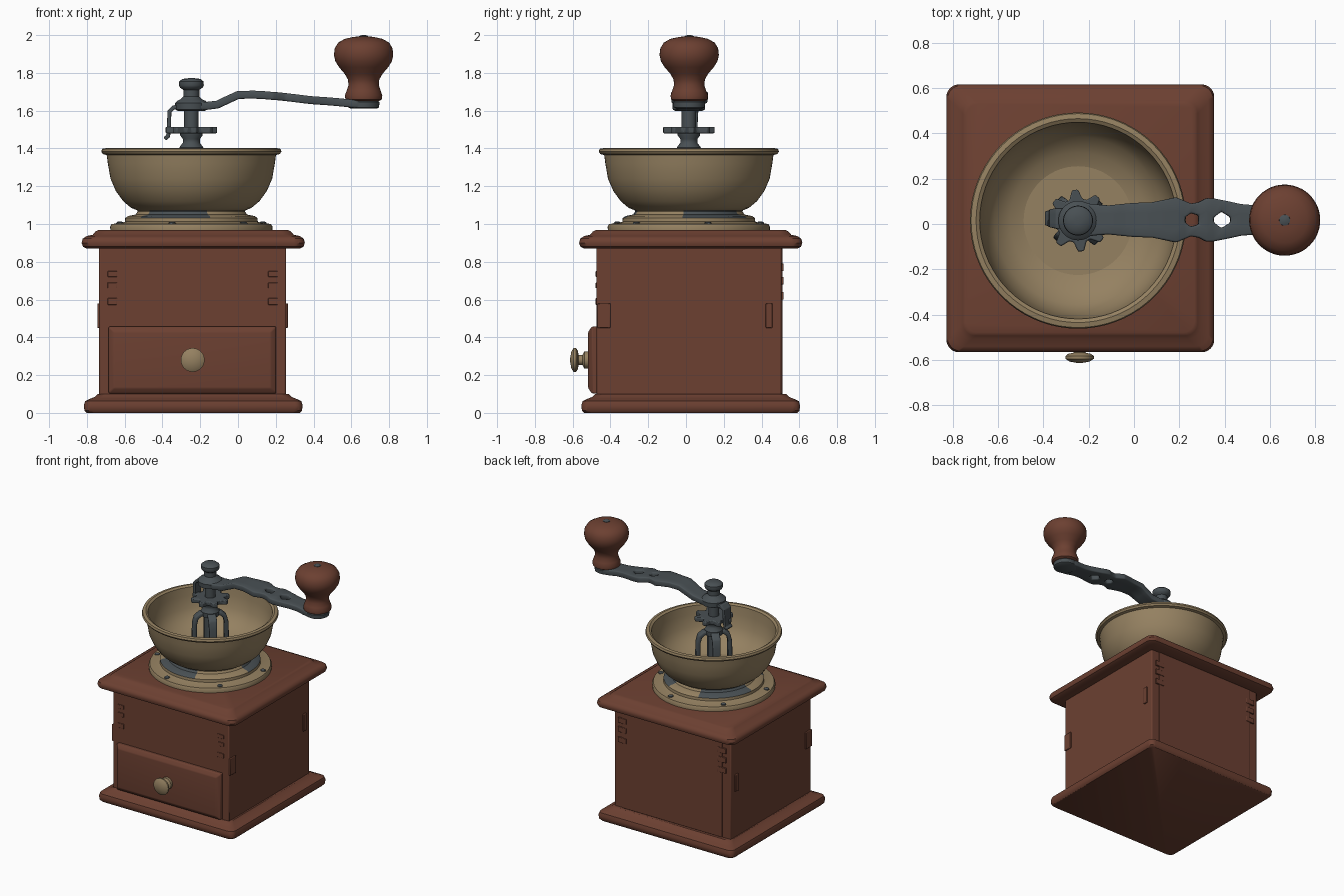
import bpy, bmesh, math
from mathutils import Matrix, Vector

cube = bpy.data.objects.get("Cube")
if cube:
    bpy.data.objects.remove(cube, do_unlink=True)


def material(name, colour):
    m = bpy.data.materials.new(name)
    m.use_nodes = True
    m.diffuse_color = (*colour, 1)
    bsdf = next(n for n in m.node_tree.nodes if n.type == 'BSDF_PRINCIPLED')
    bsdf.inputs["Base Color"].default_value = (*colour, 1)
    return m


WOOD = material("reddish wood", (0.15, 0.051, 0.031))
BRASS = material("dull brass", (0.30, 0.22, 0.12))
IRON = material("dark iron", (0.066, 0.08, 0.088))

CX, CY = -0.237, 0.025      # wooden box centre
AX, AY = -0.247, 0.015      # grinder axis


def finish(name, bm, mats, loc=(0, 0, 0), rot=(0, 0, 0), bevel=0, solid=0):
    bmesh.ops.recalc_face_normals(bm, faces=bm.faces[:])
    me = bpy.data.meshes.new(name)
    bm.to_mesh(me)
    bm.free()
    ob = bpy.data.objects.new(name, me)
    bpy.context.collection.objects.link(ob)
    ob.location, ob.rotation_euler = loc, rot
    for m in mats:
        me.materials.append(m)
    bpy.ops.object.select_all(action='DESELECT')
    ob.select_set(True)
    bpy.context.view_layer.objects.active = ob
    bpy.ops.object.shade_smooth_by_angle(angle=math.radians(40))
    if solid:
        mod = ob.modifiers.new("thickness", 'SOLIDIFY')
        mod.thickness, mod.offset = solid, 0
    if bevel:
        mod = ob.modifiers.new("soft edges", 'BEVEL')
        mod.width, mod.segments, mod.limit_method = bevel, 2, 'ANGLE'
    return ob


def bridge(bm, loops):
    """Join equal-sized closed loops of points into a skin with end caps."""
    rings = [[bm.verts.new(p) for p in loop] for loop in loops]
    n = len(rings[0])
    for a, b in zip(rings, rings[1:]):
        for i in range(n):
            j = (i + 1) % n
            bm.faces.new((a[i], a[j], b[j], b[i]))
    bm.faces.new(rings[0][::-1])
    bm.faces.new(rings[-1])


def lathe(name, profile, mat, loc, rot=(0, 0, 0), n=48, extra=None, rule=None):
    bm = bmesh.new()
    bridge(bm, [[(r * math.cos(k * math.tau / n), r * math.sin(k * math.tau / n), z)
                 for k in range(n)] for r, z in profile])
    if rule:
        for f in bm.faces:
            f.material_index = int(rule(f.calc_center_median()))
    return finish(name, bm, [mat] + ([extra] if extra else []), loc, rot)


def moulding(name, profile, radius):
    """Rounded square stack: profile of (half width, height)."""
    loops = []
    for h, z in profile:
        loop = []
        for q in range(4):
            for s in range(7):
                a = (q + s / 6) * math.pi / 2
                c = Vector((1, 1, 0)) if q == 0 else Matrix.Rotation(q * math.pi / 2, 3, 'Z') @ Vector((1, 1, 0))
                p = c * (h - radius)
                loop.append((p.x + radius * math.cos(a), p.y + radius * math.sin(a), z))
        loops.append(loop)
    bm = bmesh.new()
    bridge(bm, loops)
    return finish(name, bm, [WOOD], (CX, CY, 0))


def box(name, lo, hi, mat=WOOD, bevel=0.0):
    bm = bmesh.new()
    bmesh.ops.create_cube(bm, size=1)
    lo, hi = Vector(lo), Vector(hi)
    bmesh.ops.scale(bm, vec=hi - lo, verts=bm.verts)
    bmesh.ops.translate(bm, vec=(lo + hi) / 2, verts=bm.verts)
    return finish(name, bm, [mat], bevel=bevel)


def ribbon(name, rows, thick, loc, angle=0, bevel=0.008):
    """Bent bar from rows of (x, z, half width[, hole half width])."""
    bm = bmesh.new()
    lines = []
    for x, z, w, *hole in rows:
        h = hole[0] if hole else w * 0.4
        lines.append(([bm.verts.new((x, y, z)) for y in (-w, -h, h, w)], bool(hole)))
    for (a, ha), (b, hb) in zip(lines, lines[1:]):
        for i in range(3):
            if not (i == 1 and ha and hb):
                bm.faces.new((a[i], a[i + 1], b[i + 1], b[i]))
    return finish(name, bm, [IRON], loc, (0, 0, angle), bevel, thick)


# Wooden case
moulding("base_moulding", [(0.565, 0), (0.576, 0.012), (0.579, 0.04), (0.572, 0.062),
                           (0.545, 0.075), (0.52, 0.085), (0.505, 0.1)], 0.04)
moulding("top_moulding", [(0.5, 0.87), (0.565, 0.87), (0.584, 0.88), (0.591, 0.9),
                          (0.585, 0.922), (0.565, 0.936), (0.532, 0.943),
                          (0.518, 0.96), (0.505, 0.967)], 0.055)
box("case_body", (-0.735, -0.473, 0.08), (0.255, 0.505, 0.89), bevel=0.008)
box("back_panel", (-0.665, 0.5, 0.1), (0.19, 0.512, 0.87), bevel=0.003)

# Drawer front with sloped edges
bm = bmesh.new()
bridge(bm, [[(sx * hx, y, 0.28 + sz * hz) for sx, sz in ((-1, -1), (1, -1), (1, 1), (-1, 1))]
            for hx, hz, y in ((0.443, 0.177, -0.46), (0.443, 0.177, -0.498), (0.415, 0.149, -0.518))])
finish("drawer_front", bm, [WOOD], (-0.242, 0, 0), bevel=0.006)

# Corner joints on front and back, small tabs on the sides
for side in (-1, 1):
    x = -0.24 + side * 0.425
    for z, tall in ((0.59, 0.035), (0.675, 0.03), (0.735, 0.03)):
        box("front_joint", (x - 0.025, -0.478, z - tall / 2), (x + 0.025, -0.47, z + tall / 2), bevel=0.002)
    for z in (0.62, 0.70, 0.77):
        box("back_joint", (x - 0.035, 0.5, z - 0.02), (x + 0.035, 0.516, z + 0.02), bevel=0.002)
    sx = -0.24 + side * 0.496
    for y, w in ((-0.435, 0.035), (0.44, 0.018)):
        box("side_tab", (sx - 0.009, y - w, 0.45), (sx + 0.009, y + w, 0.58), bevel=0.004)

# Drawer pull
lathe("drawer_pull", [(0.045, 0), (0.045, 0.025), (0.026, 0.035), (0.026, 0.055), (0.05, 0.06),
                      (0.063, 0.07), (0.063, 0.082), (0.045, 0.094), (0.012, 0.1)],
      BRASS, (-0.24, -0.513, 0.28), (math.pi / 2, 0, 0), 32)

# Stepped flange with worn patches round its neck
def worn(c):
    a = math.atan2(c.y, c.x)
    return 1.03 < c.z < 1.085 and math.sin(3 * a + 0.5) + 0.5 * math.sin(7 * a) > -0.1

lathe("bowl_flange", [(0.428, 0.96), (0.43, 0.985), (0.422, 1.0), (0.37, 1.006), (0.352, 1.012),
                      (0.35, 1.032), (0.335, 1.042), (0.295, 1.05), (0.285, 1.065), (0.29, 1.1)],
      BRASS, (AX, AY, 0), n=64, extra=IRON, rule=worn)
for k in range(6):
    a = (k + 0.25) * math.tau / 6
    lathe("flange_rivet", [(0.02, 0), (0.018, 0.008), (0.008, 0.014)], IRON,
          (AX + 0.392 * math.cos(a), AY + 0.392 * math.sin(a), 1.0), n=12)

# Open bowl with rolled rim
lathe("bowl", [(0.28, 1.07), (0.318, 1.085), (0.36, 1.12), (0.40, 1.175), (0.428, 1.24), (0.442, 1.32),
               (0.448, 1.365), (0.468, 1.37), (0.477, 1.383), (0.472, 1.398), (0.45, 1.402),
               (0.434, 1.392), (0.427, 1.33), (0.41, 1.24), (0.37, 1.17), (0.3, 1.12), (0.21, 1.09),
               (0.14, 1.08), (0.135, 1.06), (0.02, 1.06)], BRASS, (AX, AY, 0), n=72)

# Bridge of bent legs carrying the shaft
for k in range(4):
    ribbon("bridge_leg", [(0.02, 1.39, 0.03), (0.07, 1.385, 0.03), (0.1, 1.36, 0.03),
                          (0.112, 1.31, 0.028), (0.115, 1.06, 0.028)], 0.03,
           (AX, AY, 0), (k + 0.5) * math.pi / 2)
lathe("drive_shaft", [(0.04, 1.05), (0.04, 1.36), (0.062, 1.37), (0.064, 1.405), (0.045, 1.43),
                      (0.045, 1.45), (0.06, 1.47), (0.06, 1.485), (0.038, 1.51), (0.038, 1.61)],
      IRON, (AX, AY, 0), n=32)

# Toothed adjusting wheel
bm = bmesh.new()
bridge(bm, [[((0.137 if k % 4 < 2 else 0.098) * math.cos(k * math.tau / 32),
              (0.137 if k % 4 < 2 else 0.098) * math.sin(k * math.tau / 32), z)
             for k in range(32)] for z in (1.48, 1.514)])
finish("adjusting_wheel", bm, [IRON], (AX, AY, 0), bevel=0.006)

# Crank hub, cap nut and hanging latch
lathe("crank_hub", [(0.07, 1.598), (0.085, 1.606), (0.087, 1.64), (0.075, 1.652), (0.058, 1.66),
                    (0.042, 1.675), (0.042, 1.71), (0.06, 1.722), (0.066, 1.735), (0.064, 1.755),
                    (0.048, 1.768), (0.015, 1.772)], IRON, (AX, AY, 0), n=40)
ribbon("latch", [(-0.28, 1.622, 0.045), (-0.34, 1.618, 0.045), (-0.363, 1.595, 0.04),
                 (-0.366, 1.5, 0.035), (-0.37, 1.465, 0.035), (-0.388, 1.45, 0.03)],
       0.022, (0, AY + 0.01, 0), bevel=0.004)

# Crank arm with two pierced openings
ribbon("crank_arm", [(-0.26, 1.625, 0.08), (-0.17, 1.625, 0.068), (-0.11, 1.632, 0.064),
                     (-0.05, 1.66, 0.07), (0.0, 1.683, 0.075), (0.08, 1.685, 0.078),
                     (0.14, 1.682, 0.09), (0.185, 1.678, 0.1), (0.225, 1.675, 0.083, 0.012),
                     (0.25, 1.672, 0.072, 0.03), (0.285, 1.668, 0.078, 0.02),
                     (0.318, 1.664, 0.096), (0.35, 1.66, 0.095, 0.01), (0.385, 1.656, 0.088, 0.037),
                     (0.425, 1.653, 0.08, 0.012), (0.47, 1.65, 0.07), (0.53, 1.645, 0.065),
                     (0.6, 1.638, 0.075), (0.665, 1.634, 0.08)], 0.042, (0, 0.018, 0))
lathe("crank_pad", [(0.072, 1.612), (0.082, 1.618), (0.084, 1.645), (0.075, 1.655)],
      IRON, (0.665, 0.017, 0), n=32)

# Turned wooden grip and its pin
lathe("grip", [(0.08, 1.65), (0.096, 1.66), (0.099, 1.68), (0.09, 1.705), (0.08, 1.735), (0.083, 1.765),
               (0.1, 1.795), (0.13, 1.83), (0.15, 1.862), (0.157, 1.895), (0.153, 1.93),
               (0.135, 1.96), (0.1, 1.98), (0.05, 1.991), (0.01, 1.993)], WOOD, (0.665, 0.017, 0))
lathe("grip_pin", [(0.026, 1.98), (0.024, 1.995), (0.01, 2.0)], IRON, (0.665, 0.017, 0), n=20)
